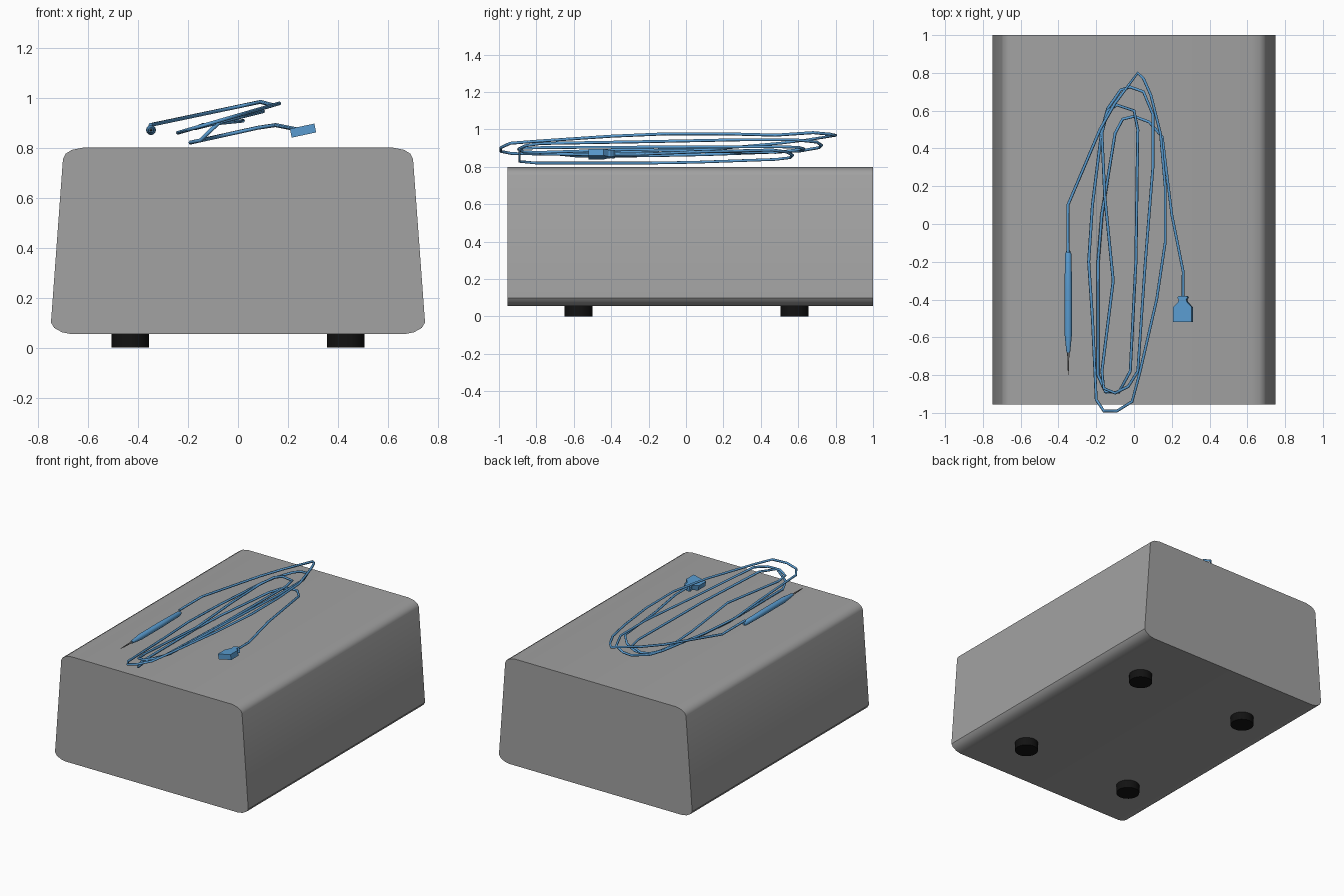
import bpy, bmesh, math
from mathutils import Matrix, Vector

cube = bpy.data.objects.get("Cube")
if cube:
    bpy.data.objects.remove(cube, do_unlink=True)


def material(name, color):
    mat = bpy.data.materials.new(name)
    mat.use_nodes = True
    mat.diffuse_color = (*color, 1)
    bsdf = next(n for n in mat.node_tree.nodes if n.type == 'BSDF_PRINCIPLED')
    bsdf.inputs["Base Color"].default_value = (*color, 1)
    return mat


casing_grey = material("casing grey", (0.36, 0.36, 0.36))
cable_blue = material("cable blue", (0.10, 0.33, 0.63))
rubber_black = material("rubber black", (0.006, 0.006, 0.006))
needle_grey = material("needle grey", (0.2, 0.2, 0.2))


def finish(bm, name, mat, smooth=True):
    bmesh.ops.recalc_face_normals(bm, faces=bm.faces)
    mesh = bpy.data.meshes.new(name)
    bm.to_mesh(mesh)
    bm.free()
    mesh.materials.append(mat)
    obj = bpy.data.objects.new(name, mesh)
    bpy.context.scene.collection.objects.link(obj)
    if smooth:
        bpy.ops.object.select_all(action='DESELECT')
        obj.select_set(True)
        bpy.context.view_layer.objects.active = obj
        bpy.ops.object.shade_smooth_by_angle(angle=math.radians(35))
    return obj


def extrude_outline(name, outline, depth, mat, smooth=True):
    """Fill a closed outline and push it along the depth vector."""
    bm = bmesh.new()
    face = bm.faces.new([bm.verts.new(p) for p in outline])
    result = bmesh.ops.extrude_face_region(bm, geom=[face], use_keep_orig=True)
    moved = [v for v in result["geom"] if isinstance(v, bmesh.types.BMVert)]
    bmesh.ops.translate(bm, verts=moved, vec=depth)
    return finish(bm, name, mat, smooth)


def turned(name, profile, x, z, mat, sides=12):
    """Round part lying along y, from (y, radius) pairs."""
    bm = bmesh.new()
    rings = []
    for y, r in profile:
        angles = [math.tau * i / sides for i in range(sides)]
        rings.append([bm.verts.new((x + r * math.cos(a), y, z + r * math.sin(a))) for a in angles])
    for a, b in zip(rings, rings[1:]):
        for i in range(sides):
            j = (i + 1) % sides
            bm.faces.new((a[i], a[j], b[j], b[i]))
    bm.faces.new(rings[0])
    bm.faces.new(rings[-1])
    return finish(bm, name, mat)


# Tapered casing with softly rounded long edges
half = [(0.67, 0.055), (0.705, 0.062), (0.735, 0.079), (0.748, 0.1),
        (0.7, 0.755), (0.69, 0.775), (0.665, 0.791), (0.62, 0.8)]
section = half + [(-x, z) for x, z in reversed(half)]
extrude_outline("casing", [(x, -0.955, z) for x, z in section], Vector((0, 1.955, 0)), casing_grey)

# Four round rubber feet
for side, x in (("left", 0.43), ("right", -0.43)):
    for end, y in (("front", -0.575), ("back", 0.58)):
        bm = bmesh.new()
        bmesh.ops.create_cone(bm, cap_ends=True, segments=24, radius1=0.075, radius2=0.075,
                              depth=0.056, matrix=Matrix.Translation((x, y, 0.028)))
        finish(bm, f"{end}_{side}_foot", rubber_black)

# Coiled cable: each turn lies in its own tilted plane (height, slope along x, points)
turns = [
    (0.964, 0.21, [(-.35, -.15), (-.35, .1), (-.18, .5), (-.1, .64), (.02, .8), (.05, .77), (.09, .68)]),
    (0.929, 0.29, [(.14, .48), (.165, .2), (.165, -.1), (.12, -.4), (.03, -.79), (-.01, -.94),
                   (-.09, -.99), (-.16, -.99), (-.2, -.93), (-.22, -.5), (-.24, -.2), (-.22, .1), (-.17, .5)]),
    (0.92, 0.25, [(-.14, .61), (-.07, .71), (-.02, .725), (.05, .7), (.1, .58), (.1, .3), (.06, -.2),
                  (.02, -.78), (-.03, -.86), (-.1, -.895), (-.16, -.87), (-.17, -.78),
                  (-.11, -.3), (-.155, .15), (-.17, .48)]),
    (0.905, 0.1, [(-.14, .6), (-.09, .63), (0, .6), (.02, .5), (.01, -.2), (-.02, -.78), (-.08, -.89)]),
    (0.862, 0.22, [(-.15, -.89), (-.19, -.8), (-.19, -.2), (-.17, .05), (-.1, .48),
                   (-.06, .555), (0, .57), (.08, .54)]),
    (0.92, -0.2, [(.15, .46), (.2, .05), (.26, -.25), (.26, -.4)]),
]
path = [(x, y, height + slope * x) for height, slope, pts in turns for x, y in pts]
curve = bpy.data.curves.new("cable", 'CURVE')
curve.dimensions = '3D'
curve.bevel_depth = 0.008
curve.bevel_resolution = 1
curve.use_fill_caps = True
spline = curve.splines.new('POLY')
spline.points.add(len(path) - 1)
for point, co in zip(spline.points, path):
    point.co = (*co, 1)
curve.materials.append(cable_blue)
cable = bpy.data.objects.new("cable", curve)
bpy.context.scene.collection.objects.link(cable)

# Probe handle and needle
turned("probe_handle", [(-.14, .009), (-.16, .017), (-.35, .02), (-.58, .02), (-.68, .01)],
       -0.348, 0.87, cable_blue)
turned("probe_needle", [(-.67, .006), (-.76, .004), (-.8, .001)], -0.348, 0.87, needle_grey)

# Plug: shouldered body and small collar, slightly rolled
shape = [(.05, -.06), (.05, .02), (.025, .045), (.02, .06), (.028, .07), (.02, .08)]
outline = [(x, y, -0.018) for x, y in shape] + [(-x, y, -0.018) for x, y in reversed(shape)]
plug = extrude_outline("plug", outline, Vector((0, 0, 0.036)), cable_blue, smooth=False)
plug.location = (0.26, -0.46, 0.868)
plug.rotation_euler.y = math.radians(-12)
